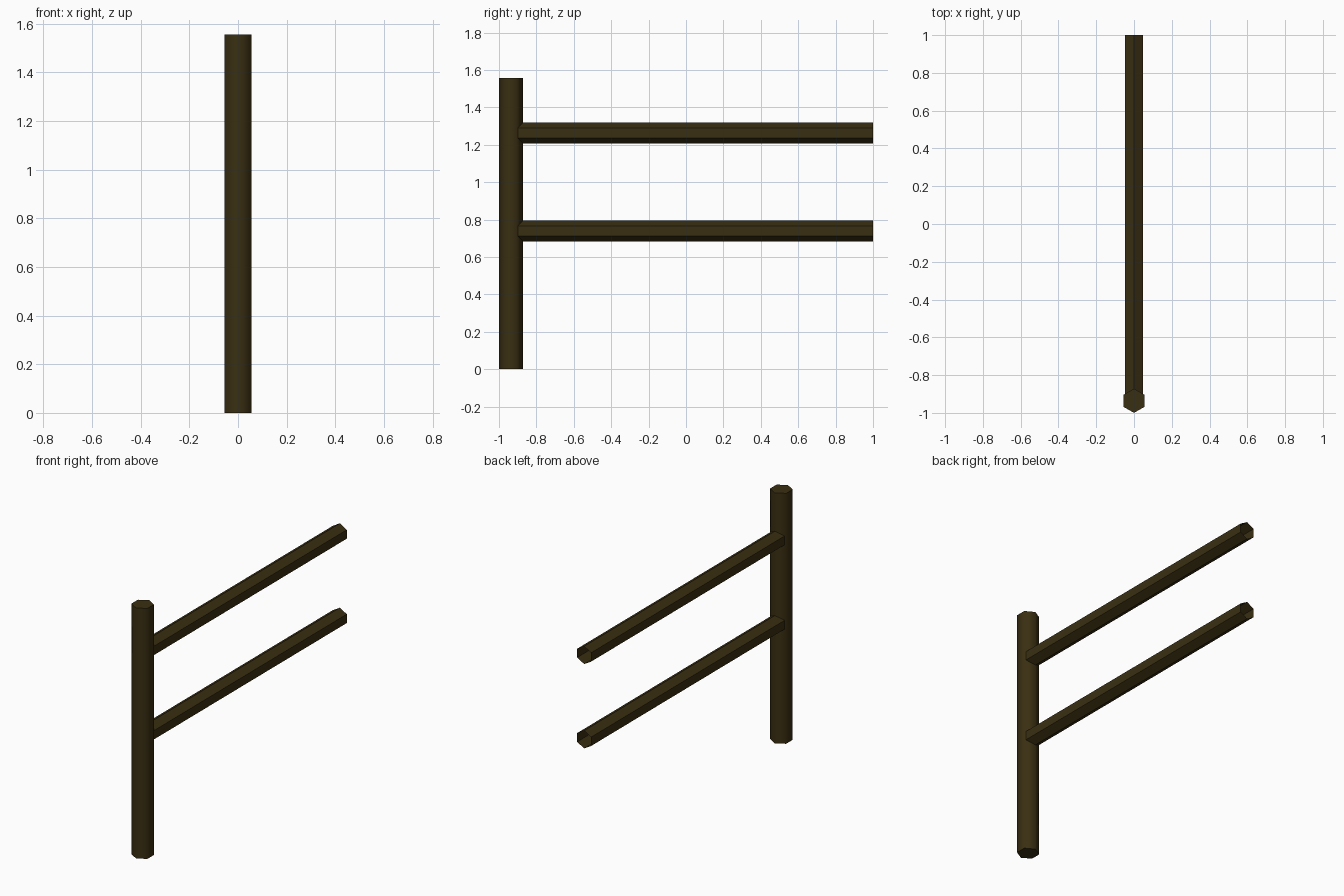
import bpy
import math

if "Cube" in bpy.data.objects:
    bpy.data.objects.remove(bpy.data.objects["Cube"])

# One dark wood colour for everything
wood = bpy.data.materials.new("dark brown wood")
wood.diffuse_color = (0.042, 0.028, 0.006, 1.0)
wood.use_nodes = True
wood.node_tree.nodes["Principled BSDF"].inputs["Base Color"].default_value = wood.diffuse_color


def hex_bar(name, radius, length, location, rotation=(0, 0, 0), fill='NGON'):
    """Six-sided bar whose corners point along its local y axis."""
    bpy.ops.mesh.primitive_cylinder_add(
        vertices=6, radius=radius, depth=length, end_fill_type=fill,
        location=location, rotation=rotation)
    obj = bpy.context.object
    obj.name = name
    obj.data.materials.append(wood)
    return obj


# Upright post, softly shaded sides with crisp caps
post_height = 1.556
hex_bar("post", 0.064, post_height, (0, -0.936, post_height / 2))
bpy.ops.object.shade_smooth_by_angle(angle=math.radians(65))

# Two horizontal rails, open ended, starting just inside the post
rail_start, rail_end = -0.902, 1.0
for name, z in (("lower_rail", 0.739), ("upper_rail", 1.263)):
    hex_bar(name, 0.055, rail_end - rail_start,
            (0, (rail_start + rail_end) / 2, z),
            (math.radians(90), 0, 0), fill='NOTHING')
